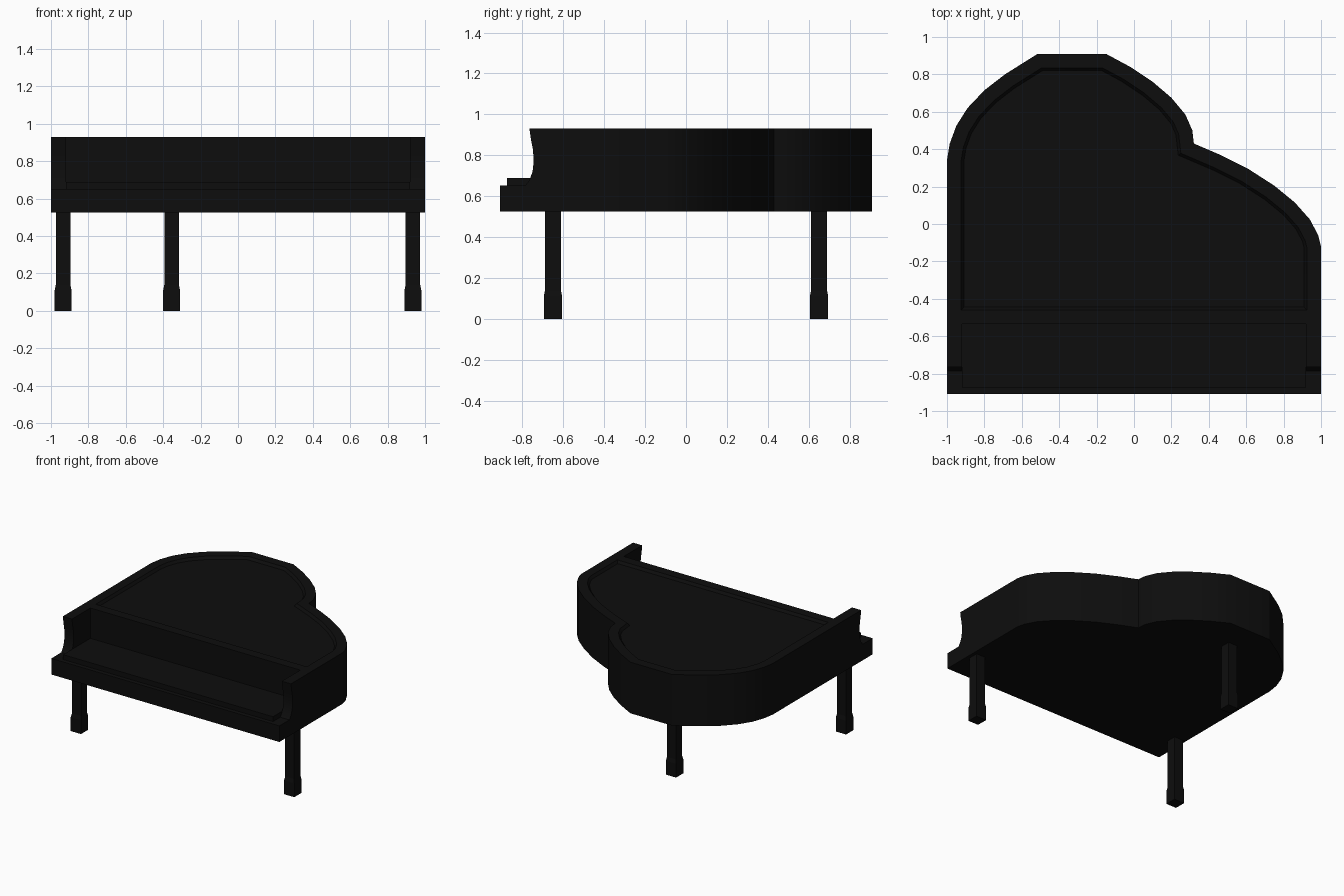
import bpy, bmesh
from mathutils import Vector

if "Cube" in bpy.data.objects:
    bpy.data.objects.remove(bpy.data.objects["Cube"])

black = bpy.data.materials.new("gloss black")
black.diffuse_color = (0.004, 0.004, 0.004, 1)
black.use_nodes = True
black.node_tree.nodes["Principled BSDF"].inputs["Base Color"].default_value = black.diffuse_color


def finish(name, bm, smooth=False):
    bmesh.ops.recalc_face_normals(bm, faces=bm.faces)
    me = bpy.data.meshes.new(name)
    bm.to_mesh(me)
    bm.free()
    ob = bpy.data.objects.new(name, me)
    bpy.context.collection.objects.link(ob)
    me.materials.append(black)
    if smooth:
        bpy.ops.object.select_all(action='DESELECT')
        ob.select_set(True)
        bpy.context.view_layer.objects.active = ob
        bpy.ops.object.shade_smooth_by_angle(angle=0.5)
    return ob


def loft(name, loops, smooth=False):
    """Join equal-length point loops with quads and cap both ends."""
    bm = bmesh.new()
    rings = [[bm.verts.new(p) for p in loop] for loop in loops]
    n = len(rings[0])
    for a, b in zip(rings, rings[1:]):
        for i in range(n):
            j = (i + 1) % n
            bm.faces.new((a[i], a[j], b[j], b[i]))
    bm.faces.new(rings[0])
    bm.faces.new(rings[-1])
    return finish(name, bm, smooth)


def box(name, x0, x1, y0, y1, z0, z1):
    sq = [(x0, y0), (x1, y0), (x1, y1), (x0, y1)]
    return loft(name, [[(x, y, z) for x, y in sq] for z in (z0, z1)])


def offset(pts, d):
    """Mitred inward offset of a clockwise outline."""
    out = []
    for i, p in enumerate(pts):
        p = Vector(p)
        e0 = (p - Vector(pts[i - 1])).normalized()
        e1 = (Vector(pts[(i + 1) % len(pts)]) - p).normalized()
        n0, n1 = Vector((e0.y, -e0.x)), Vector((e1.y, -e1.x))
        m = n0 + n1
        out.append(p + m * (2 * d / m.length_squared))
    return out


# case: heart-like outline with a sunken lid panel on top
outline = [(-1, -0.535), (-1, 0.34), (-0.985, 0.43), (-0.95, 0.525), (-0.89, 0.62),
           (-0.80, 0.715), (-0.69, 0.80), (-0.515, 0.91), (-0.15, 0.91),
           (-0.02, 0.84), (0.10, 0.76), (0.20, 0.675), (0.275, 0.585),
           (0.312, 0.50), (0.32, 0.43), (0.46, 0.37), (0.61, 0.295),
           (0.75, 0.205), (0.86, 0.115), (0.94, 0.025), (0.985, -0.06),
           (1, -0.12), (1, -0.535)]
TOP = 0.93
loops = [(outline, 0.525), (outline, TOP), (offset(outline, 0.075), TOP),
         (offset(outline, 0.09), TOP - 0.02)]
loft("case", [[(p[0], p[1], z) for p in pts] for pts, z in loops], True)

# key bed and keyboard slab
box("key_bed", -1, 1, -0.91, -0.535, 0.525, 0.652)
box("keyboard", -0.92, 0.92, -0.875, -0.535, 0.652, 0.69)

# curved cheeks at both ends of the keyboard
cheek = [(-0.535, 0.652), (-0.785, 0.652), (-0.765, 0.68), (-0.75, 0.72), (-0.744, 0.77),
         (-0.748, 0.83), (-0.758, 0.88), (-0.765, TOP), (-0.535, TOP)]
for side, s in (("left", -1), ("right", 1)):
    loft(side + "_cheek", [[(s * x, y, z) for y, z in cheek] for x in (0.92, 1)], True)

# square legs with thicker feet
for name, x, y in (("front_left_leg", -0.935, -0.65), ("front_right_leg", 0.935, -0.65),
                   ("rear_leg", -0.355, 0.65)):
    loft(name, [[(x + r * a, y + r * b, z) for a, b in ((-1, -1), (1, -1), (1, 1), (-1, 1))]
                for r, z in ((0.045, 0), (0.045, 0.11), (0.039, 0.14), (0.039, 0.525))])
